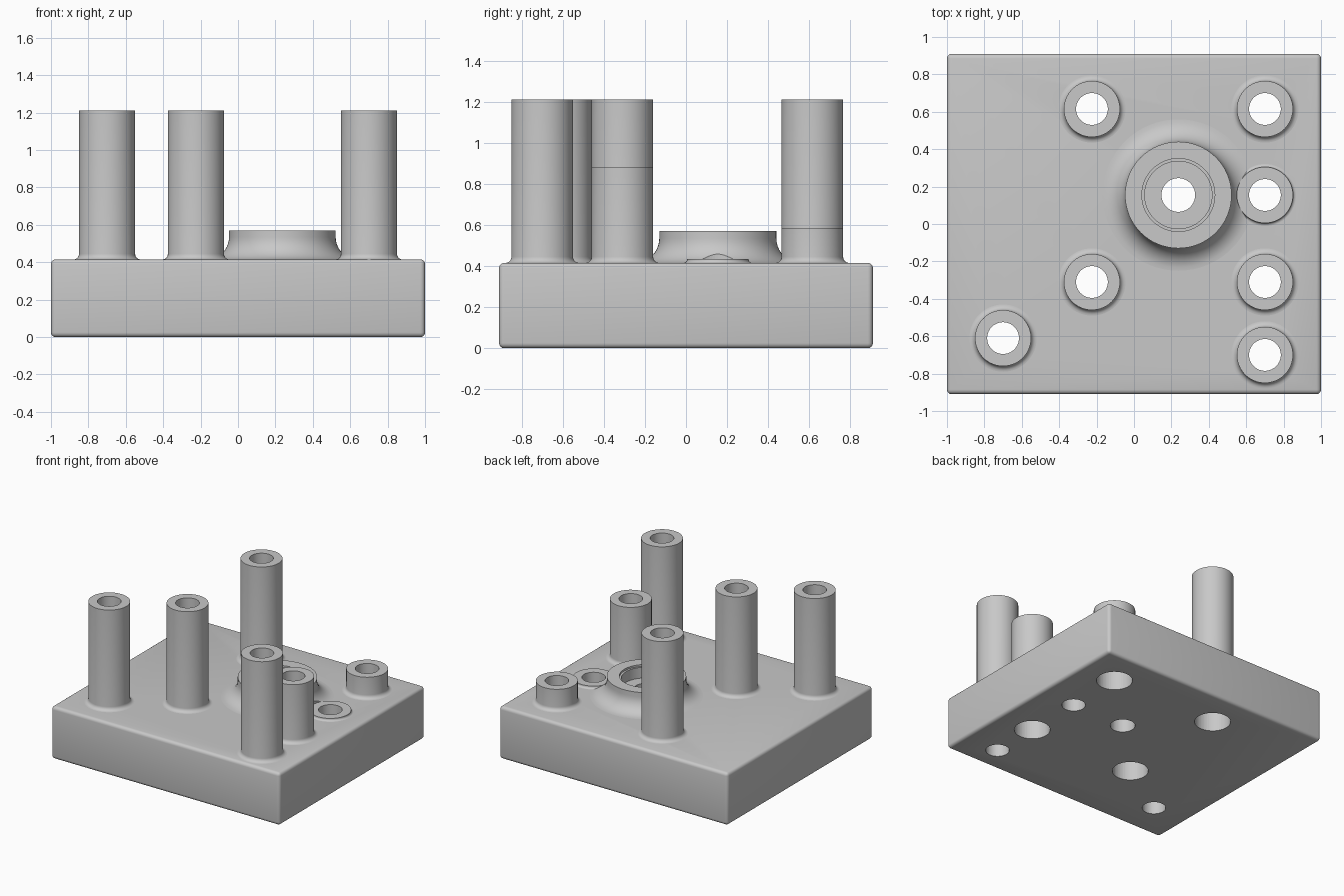
import bpy, bmesh, math
from mathutils import Matrix

cube = bpy.data.objects.get("Cube")
if cube:
    bpy.data.objects.remove(cube, do_unlink=True)

grey = bpy.data.materials.new("plain_grey")
grey.use_nodes = True
color = (0.58, 0.58, 0.58, 1)
grey.diffuse_color = color
grey.node_tree.nodes["Principled BSDF"].inputs["Base Color"].default_value = color

TOP = 0.415        # top of the block
SINK = 0.405       # hidden underside of the raised parts
BORE, WALL = 0.085, 0.15
SEG = 64


def add_object(name, bm):
    bmesh.ops.recalc_face_normals(bm, faces=bm.faces)
    mesh = bpy.data.meshes.new(name)
    bm.to_mesh(mesh)
    bm.free()
    mesh.materials.append(grey)
    ob = bpy.data.objects.new(name, mesh)
    bpy.context.collection.objects.link(ob)
    return ob


def lathe(name, profile, x, y):
    """Spin a closed (radius, z) outline around a vertical axis."""
    bm = bmesh.new()
    rings = []
    for i in range(SEG):
        a = math.tau * i / SEG
        rings.append([bm.verts.new((x + r * math.cos(a), y + r * math.sin(a), z))
                      for r, z in profile])
    n = len(profile)
    for i in range(SEG):
        p, q = rings[i], rings[(i + 1) % SEG]
        for j in range(n):
            k = (j + 1) % n
            bm.faces.new((p[j], q[j], q[k], p[k]))
    return add_object(name, bm)


def fillet(radius, size, steps=10):
    """Concave quarter round from a wall down to the block top."""
    return [(radius + size * (1 - math.cos(t)), TOP + size * (1 - math.sin(t)))
            for t in (math.pi / 2 * s / steps for s in range(steps + 1))]


def cylinders(name, specs):
    """Hidden cutter made of (x, y, radius, z0, z1) cylinders."""
    bm = bmesh.new()
    for x, y, r, z0, z1 in specs:
        bmesh.ops.create_cone(bm, cap_ends=True, segments=SEG, radius1=r, radius2=r,
                              depth=z1 - z0,
                              matrix=Matrix.Translation((x, y, (z0 + z1) / 2)))
    ob = add_object(name, bm)
    ob.hide_render = True
    ob.hide_viewport = True
    return ob


def cut(ob, cutter):
    mod = ob.modifiers.new("cut", 'BOOLEAN')
    mod.operation = 'DIFFERENCE'
    mod.solver = 'EXACT'
    mod.object = cutter


def smooth(ob):
    bpy.ops.object.select_all(action='DESELECT')
    ob.select_set(True)
    bpy.context.view_layer.objects.active = ob
    bpy.ops.object.shade_smooth_by_angle(angle=math.radians(35))


# Posts: name, x, y, height, counterbored underneath
posts = [
    ("back_right_post", -0.225, 0.615, 1.21, True),
    ("front_right_post", -0.225, -0.31, 1.21, True),
    ("corner_post", -0.70, -0.61, 1.21, False),
    ("front_left_post", 0.70, -0.70, 1.21, False),
    ("medium_post", 0.70, -0.31, 0.88, True),
    ("low_ring", 0.70, 0.155, 0.435, False),
    ("short_post", 0.70, 0.615, 0.585, True),
]
boss_x, boss_y = 0.237, 0.155

for name, x, y, height, _ in posts:
    outline = [(BORE, SINK), (BORE, height), (WALL, height)]
    outline += fillet(WALL, min(0.03, (height - TOP) * 0.8), 6)
    outline.append((outline[-1][0], SINK))
    smooth(lathe(name, outline, x, y))

# Wide boss with a stepped recess and a large fillet
outline = [(0.09, SINK), (0.09, 0.47), (0.18, 0.47), (0.18, 0.555),
           (0.195, 0.555), (0.195, 0.57), (0.285, 0.57)]
outline += fillet(0.285, 0.12)
outline.append((outline[-1][0], SINK))
boss = lathe("centre_boss", outline, boss_x, boss_y)
cut(boss, cylinders("ring_clearance_cutter", [(0.70, 0.155, WALL, 0.3, 0.7)]))
smooth(boss)

# Block with rounded edges
bm = bmesh.new()
bmesh.ops.create_cube(bm, size=1)
bmesh.ops.scale(bm, vec=(2, 1.82, TOP), verts=bm.verts)
bmesh.ops.translate(bm, vec=(0, 0, TOP / 2), verts=bm.verts)
bmesh.ops.bevel(bm, geom=bm.edges[:], offset=0.025, segments=4, profile=0.5,
                affect='EDGES')
block = add_object("base_block", bm)

# Through holes, then wider bores from below
bores = [(x, y, BORE, -0.1, 0.6) for _, x, y, _, _ in posts]
bores.append((boss_x, boss_y, 0.09, -0.1, 0.6))
cut(block, cylinders("bore_cutter", bores))
cut(block, cylinders("counterbore_cutter",
                     [(x, y, 0.13, -0.1, 0.25) for _, x, y, _, wide in posts if wide]))
smooth(block)
